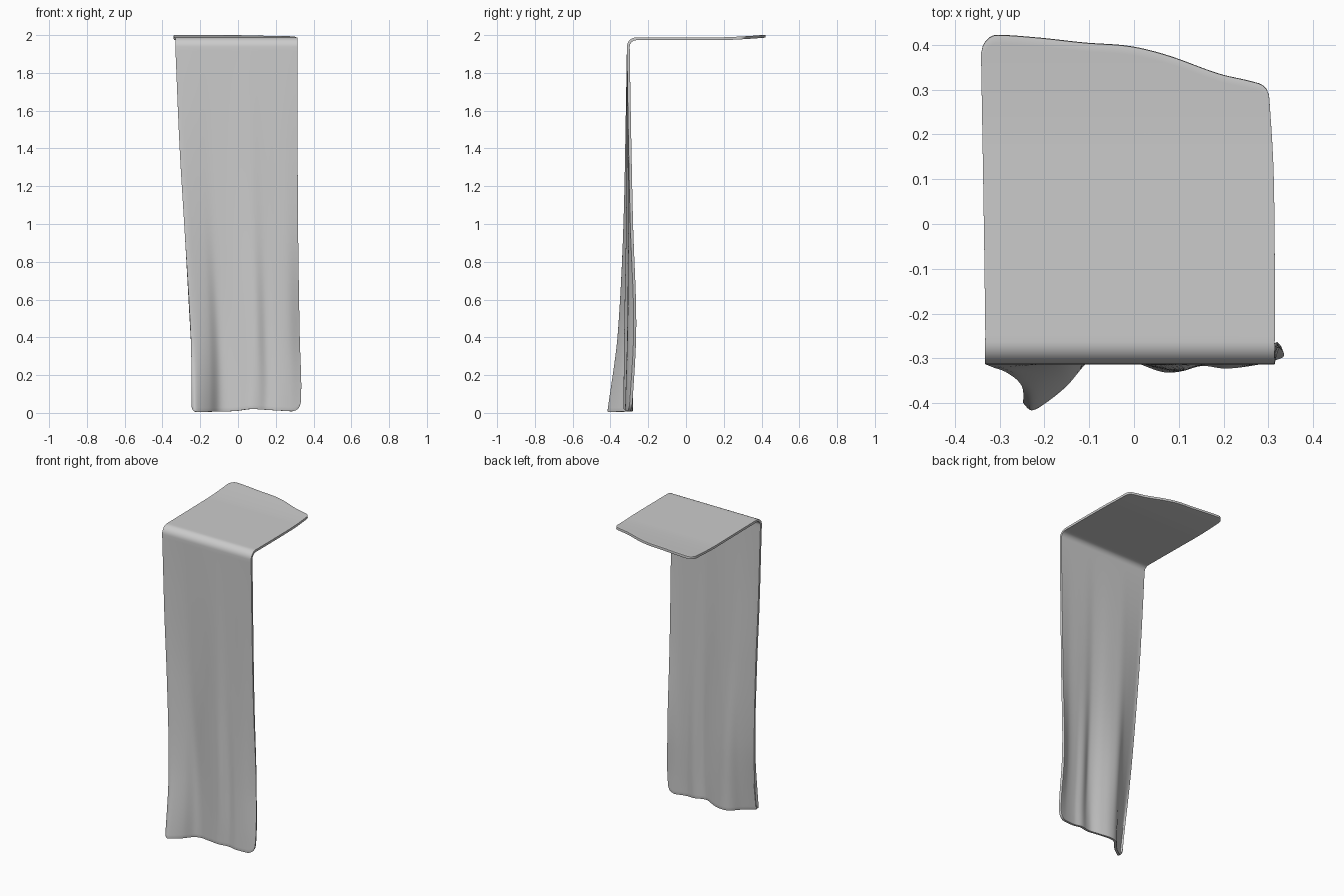
import bpy, math

if "Cube" in bpy.data.objects:
    bpy.data.objects.remove(bpy.data.objects["Cube"])

NU, NTOP, NBEND, NHANG = 72, 36, 8, 90
THICK, R = 0.015, 0.05
FRONT, ROOF = -0.313, 1.99


def curve(keys, x):
    """Smooth interpolation through (position, value) keys."""
    n = len(keys)
    if x <= keys[0][0]:
        return keys[0][1]
    if x >= keys[-1][0]:
        return keys[-1][1]

    def slope(i):
        a, b = keys[max(i - 1, 0)], keys[min(i + 1, n - 1)]
        return (b[1] - a[1]) / (b[0] - a[0])
    for i in range(n - 1):
        (x0, y0), (x1, y1) = keys[i], keys[i + 1]
        if x <= x1:
            h = x1 - x0
            t = (x - x0) / h
            return ((2*t**3 - 3*t*t + 1) * y0 + (t**3 - 2*t*t + t) * h * slope(i)
                    + (3*t*t - 2*t**3) * y1 + (t**3 - t*t) * h * slope(i + 1))


def corner(u, left, right):
    """Rounded-corner inset at the end of a strip."""
    w = 0.6
    d, r = (u * w, left) if u < 0.5 else ((1 - u) * w, right)
    return r - math.sqrt(max(r*r - (r - d)**2, 0)) if d < r else 0


# Outline of the cloth
BACK = [(0, .415), (.05, .421), (.2, .415), (.36, .404), (.52, .396), (.65, .376),
        (.83, .335), (.93, .32), (1, .308)]
TOP_L = [(-.31, -.331), (0, -.335), (.42, -.342)]
TOP_R = [(-.31, .315), (.1, .312), (.28, .302), (.32, .297)]
HANG_L = [(0, -.247), (.4, -.25), (1, -.285), (1.4, -.309), (1.94, -.332)]
HANG_R = [(0, .33), (.15, .335), (.4, .327), (1, .318), (1.94, .314)]
HEM = [(0, .006), (.15, .006), (.4, .01), (.54, .02), (.75, .014), (1, .006)]

# Fold depth across the hanging part, at three heights
COLS = [0, .03, .08, .17, .25, .33, .43, .54, .61, .69, .78, .9, 1]
FOLDS = [
    (0, [-.09, -.104, -.09, -.048, .004, .016, .004, -.018, -.016, -.004, -.01, -.002, .012]),
    (.45, [-.046, -.044, -.035, -.012, .018, .02, .008, -.01, -.013, .004, .002, .01, .036]),
    (1, [-.018, -.018, -.012, 0, .01, .01, .006, -.002, -.004, .003, .005, .008, .018]),
]


def top_point(u, y_far, s):
    y = y_far + (FRONT + R - y_far) * s
    lift = 0.012 * max(0, (y - .17) / .23)**1.5
    x0, x1 = curve(TOP_L, y), curve(TOP_R, y)
    return (x0 + (x1 - x0) * u, y, ROOF - .002 + lift)


def bend_point(u, a):
    return (-.332 + .646 * u, FRONT + R - R * math.sin(a), ROOF - .002 - R + R * math.cos(a))


def hang_point(u, s):
    z_top = ROOF - .002 - R
    z_end = curve(HEM, u) + corner(u, .03, .05)
    z = z_top + (z_end - z_top) * s
    x0, x1 = curve(HANG_L, z), curve(HANG_R, z)
    keys = [(h, curve(list(zip(COLS, f)), u)) for h, f in FOLDS]
    keys += [(1.6, keys[-1][1] * .3), (1.94, 0)]
    return (x0 + (x1 - x0) * u, FRONT + curve(keys, z), z)


# Cloth sheet: top panel, bend, hanging panel
verts, faces = [], []
rows = NTOP + NBEND + NHANG + 1
for i in range(NU + 1):
    u = (1 - math.cos(math.pi * i / NU)) / 2 * .5 + i / NU * .5
    y_far = curve(BACK, u) - corner(u, .035, .02)
    for j in range(NTOP):
        verts.append(top_point(u, y_far, j / NTOP))
    for j in range(NBEND):
        verts.append(bend_point(u, math.pi / 2 * j / NBEND))
    for j in range(NHANG + 1):
        verts.append(hang_point(u, j / NHANG))
for i in range(NU):
    for j in range(rows - 1):
        a = i * rows + j
        faces.append((a, a + 1, a + rows + 1, a + rows))

mesh = bpy.data.meshes.new("draped_cloth")
mesh.from_pydata(verts, [], faces)
cloth = bpy.data.objects.new("draped_cloth", mesh)
bpy.context.collection.objects.link(cloth)
bpy.context.view_layer.objects.active = cloth
cloth.select_set(True)
bpy.ops.object.shade_smooth()

# Cloth thickness with softened rim
solid = cloth.modifiers.new("thickness", 'SOLIDIFY')
solid.thickness = THICK
solid.offset = -1
bevel = cloth.modifiers.new("soft_rim", 'BEVEL')
bevel.width = .004
bevel.segments = 2
bevel.limit_method = 'ANGLE'
bevel.angle_limit = math.radians(50)
